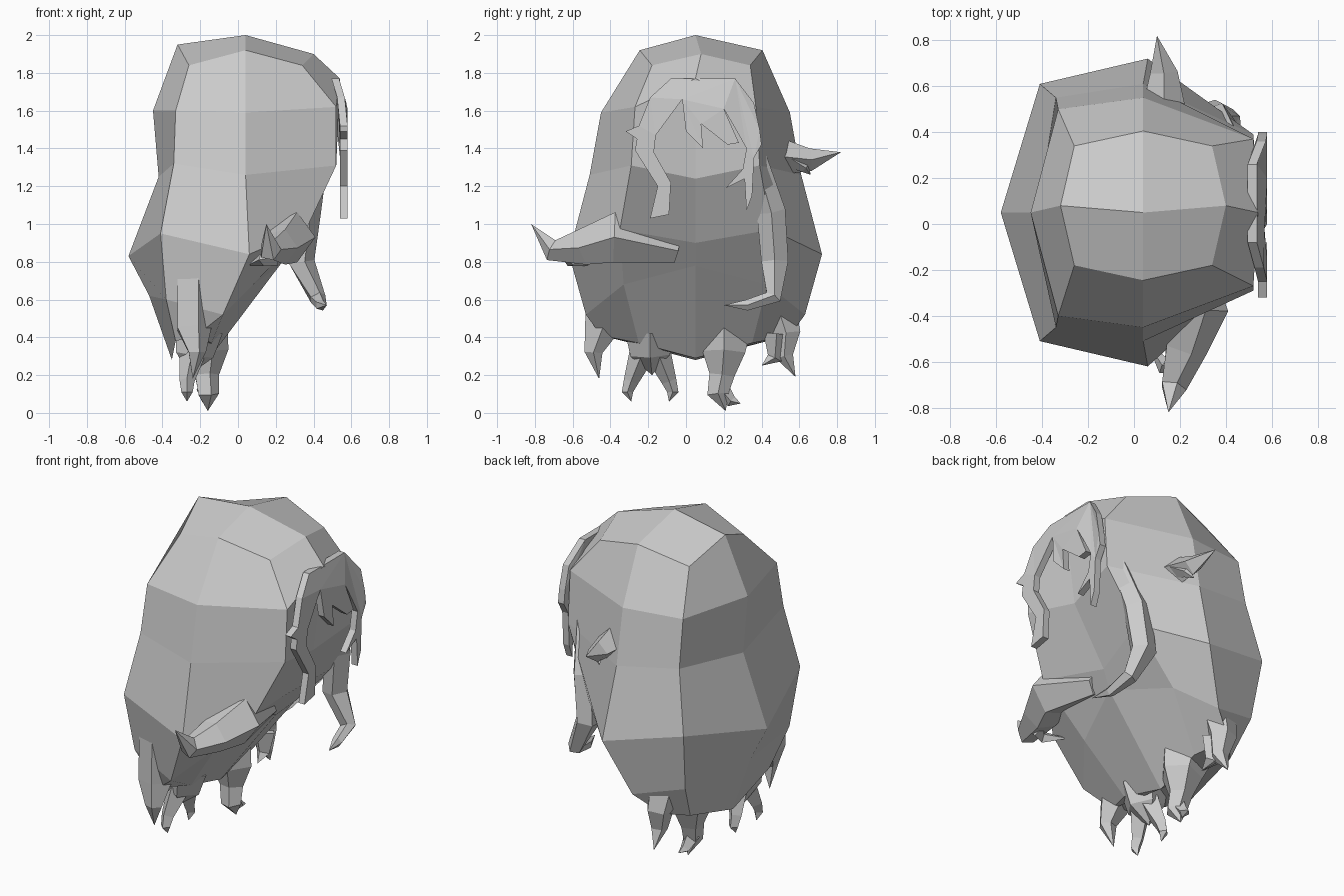
import bpy, bmesh
from math import cos, sin, pi
from mathutils import Vector


def finish(name, bm):
    bmesh.ops.recalc_face_normals(bm, faces=bm.faces[:])
    me = bpy.data.meshes.new(name)
    bm.to_mesh(me)
    bm.free()
    ob = bpy.data.objects.new(name, me)
    bpy.context.collection.objects.link(ob)
    return ob


def bridge(bm, a, b):
    n = len(a)
    for i in range(n):
        bm.faces.new((a[i], a[(i + 1) % n], b[(i + 1) % n], b[i]))


def limb(name, path, sides=5):
    """Faceted tube through (x, y, z, radius) points; last point is a tip."""
    bm = bmesh.new()
    pts = [Vector(p[:3]) for p in path]
    prev = None
    for i, p in enumerate(pts[:-1]):
        d = (pts[i + 1] - pts[max(i - 1, 0)]).normalized()
        ref = Vector((1, 0, 0)) if abs(d.x) < 0.8 else Vector((0, 0, 1))
        u = (ref - d * ref.dot(d)).normalized()
        v = d.cross(u)
        ring = [bm.verts.new(p + path[i][3] * (u * cos(2 * pi * k / sides) + v * sin(2 * pi * k / sides)))
                for k in range(sides)]
        if prev:
            bridge(bm, prev, ring)
        else:
            bm.faces.new(ring)
        prev = ring
    tip = bm.verts.new(pts[-1])
    for k in range(sides):
        bm.faces.new((prev[k], prev[(k + 1) % sides], tip))
    return finish(name, bm)


# Body: eight-sided rings (centre y, back, back corner, side, front corner, front)
rings = [
    (0.08, (-0.32, 0, 1.95), (-0.26, 0.26, 1.84), (0.04, 0.325, 1.92), (0.34, 0.26, 1.84), (0.40, 0, 1.90)),
    (0.05, (-0.45, 0, 1.60), (-0.33, 0.45, 1.60), (0.04, 0.50, 1.59), (0.52, 0.32, 1.62), (0.54, 0, 1.77)),
    (0.05, (-0.42, 0, 1.25), (-0.34, 0.50, 1.32), (0.04, 0.56, 1.26), (0.52, 0.34, 1.31), (0.47, 0, 1.24)),
    (0.05, (-0.58, 0, 0.83), (-0.41, 0.56, 0.95), (0.06, 0.67, 0.84), (0.36, 0.40, 0.97), (0.26, 0, 0.90)),
    (0.05, (-0.47, 0, 0.62), (-0.38, 0.50, 0.60), (-0.08, 0.58, 0.52), (0.08, 0.38, 0.68), (0.22, 0, 0.78)),
    (0.05, (-0.35, 0, 0.28), (-0.33, 0.38, 0.38), (-0.22, 0.50, 0.41), (-0.14, 0.30, 0.37), (-0.15, 0, 0.29)),
]
bm = bmesh.new()
prev = None
for cy, *half in rings:
    loop = [(x, cy - d, z) for x, d, z in half] + [(x, cy + d, z) for x, d, z in half[3:0:-1]]
    ring = [bm.verts.new(p) for p in loop]
    if prev:
        bridge(bm, prev, ring)
    else:
        top = bm.verts.new((0.04, 0.05, 2.0))
        for i in range(0, 8, 2):
            bm.faces.new((top, ring[i], ring[i + 1], ring[(i + 2) % 8]))
    prev = ring
bm.faces.new(prev)
finish("body", bm)

# Hair fringe: flat cut-out hugging the face, top edge bent back
outline = [(-0.08, 1.77), (0.26, 1.77), (0.36, 1.64), (0.39, 1.50), (0.40, 1.42), (0.36, 1.35),
           (0.35, 1.15), (0.32, 1.07), (0.31, 1.24), (0.21, 1.19), (0.30, 1.29), (0.32, 1.40),
           (0.27, 1.49), (0.20, 1.61), (0.28, 1.43), (0.22, 1.42), (0.08, 1.53), (0.09, 1.40),
           (0.00, 1.49), (-0.02, 1.66), (-0.16, 1.47), (-0.17, 1.38), (-0.08, 1.22), (-0.09, 1.05),
           (-0.19, 1.03), (-0.15, 1.20), (-0.27, 1.39), (-0.26, 1.45), (-0.32, 1.49), (-0.25, 1.52),
           (-0.19, 1.67)]
bm = bmesh.new()
layers = [[bm.verts.new((x, y, z)) for y, z in outline] for x in (0.58, 0.54)]
caps = [bm.faces.new(l) for l in layers]
bridge(bm, *layers)
bm.normal_update()
bmesh.ops.triangulate(bm, faces=caps, quad_method='BEAUTY', ngon_method='EAR_CLIP')
for v in bm.verts:
    v.co.x -= max(0, v.co.z - 1.62) * 0.3
finish("hair_fringe", bm)

# Arms: one reaching sideways, one hanging and bent inward
limb("raised_arm", [(0.22, -0.05, 0.86, 0.07), (0.27, -0.38, 0.93, 0.14), (0.22, -0.54, 0.88, 0.10),
                    (0.17, -0.71, 0.86, 0.06), (0.15, -0.82, 1.0, 0)])
limb("raised_arm_claw", [(0.20, -0.60, 0.83, 0.05), (0.13, -0.62, 0.81, 0.035), (0.05, -0.50, 0.78, 0)], 4)
limb("hanging_arm", [(0.42, 0.36, 1.38, 0.06), (0.36, 0.45, 1.07, 0.08), (0.33, 0.47, 0.80, 0.075),
                     (0.42, 0.46, 0.61, 0.045), (0.44, 0.32, 0.57, 0.03), (0.47, 0.20, 0.57, 0)])

# Tuft sticking out behind
limb("side_tuft", [(0.13, 0.48, 1.36, 0.10), (0.13, 0.66, 1.34, 0.06), (0.10, 0.82, 1.38, 0)], 4)
limb("side_tuft_barb", [(0.16, 0.55, 1.35, 0.05), (0.15, 0.63, 1.30, 0.03), (0.12, 0.66, 1.26, 0)], 4)

# Outer legs on both flanks
limb("front_outer_leg", [(-0.24, -0.43, 0.76, 0.10), (-0.24, -0.44, 0.45, 0.10),
                         (-0.22, -0.49, 0.32, 0.05), (-0.24, -0.46, 0.18, 0)])
limb("back_outer_leg", [(-0.20, 0.48, 0.58, 0.10), (-0.19, 0.53, 0.42, 0.08),
                        (-0.18, 0.52, 0.30, 0.05), (-0.19, 0.58, 0.19, 0)])
limb("back_inner_claw", [(-0.16, 0.48, 0.42, 0.07), (-0.16, 0.47, 0.29, 0.04), (-0.15, 0.40, 0.25, 0)], 4)

# Front inner leg with two spread toes, back inner leg with one curved foot
limb("front_inner_leg", [(-0.22, -0.19, 0.44, 0.14), (-0.24, -0.19, 0.31, 0.11), (-0.26, -0.18, 0.20, 0)])
for side, y, s in (("left", -0.29, -1), ("right", -0.09, 1)):
    limb(f"front_{side}_toe", [(-0.24, y - s * 0.06, 0.32, 0.07), (-0.27, y, 0.17, 0.04),
                               (-0.27, y + s * 0.02, 0.11, 0.03), (-0.27, y, 0.06, 0)], 4)
limb("back_inner_leg", [(-0.20, 0.20, 0.44, 0.15), (-0.17, 0.20, 0.32, 0.12), (-0.17, 0.19, 0.20, 0.07),
                        (-0.16, 0.17, 0.10, 0.06), (-0.16, 0.21, 0.01, 0)])
limb("back_toe", [(-0.17, 0.18, 0.13, 0.05), (-0.16, 0.24, 0.06, 0.03), (-0.15, 0.29, 0.05, 0)], 4)
